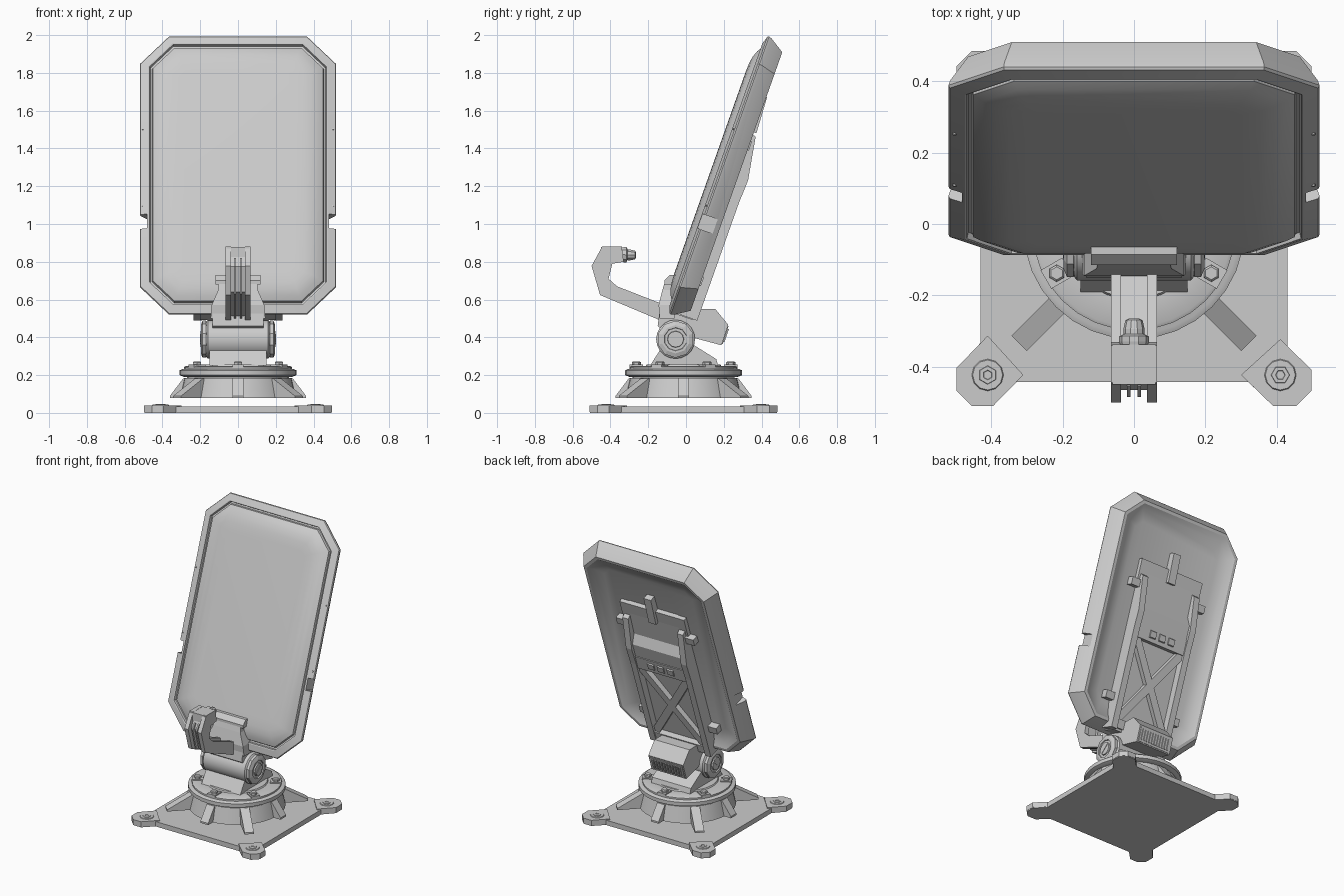
import bpy, bmesh, math
from mathutils import Matrix, Vector

if "Cube" in bpy.data.objects:
    bpy.data.objects.remove(bpy.data.objects["Cube"])

TILT = Matrix.Rotation(math.radians(-19.5), 4, 'X')   # dish frame: y = depth, z = up the dish
I = Matrix.Identity(4)


def make(name, verts, faces, M=I, smooth=None):
    me = bpy.data.meshes.new(name)
    me.from_pydata([M @ Vector(v) for v in verts], [], faces)
    bm = bmesh.new()
    bm.from_mesh(me)
    bmesh.ops.recalc_face_normals(bm, faces=bm.faces)
    bm.to_mesh(me)
    bm.free()
    ob = bpy.data.objects.new(name, me)
    bpy.context.collection.objects.link(ob)
    if smooth:
        shade(ob, smooth)
    return ob


def shade(ob, angle):
    bpy.ops.object.select_all(action='DESELECT')
    ob.select_set(True)
    bpy.context.view_layer.objects.active = ob
    bpy.ops.object.shade_smooth_by_angle(angle=math.radians(angle))


def loft(name, rings, M=I, smooth=None):
    n = len(rings[0])
    verts = [p for r in rings for p in r]
    faces = [tuple(range(n)), tuple(range(len(verts) - n, len(verts)))]
    for k in range(len(rings) - 1):
        for i in range(n):
            j = (i + 1) % n
            faces.append((k*n + i, k*n + j, k*n + n + j, k*n + n + i))
    return make(name, verts, faces, M, smooth)


def prism_x(name, prof, x0, x1, M=I):
    return loft(name, [[(x, y, z) for y, z in prof] for x in (x0, x1)], M)


def prism_z(name, prof, z0, z1, M=I):
    return loft(name, [[(x, y, z) for x, y in prof] for z in (z0, z1)], M)


def box(name, x0, x1, y0, y1, z0, z1, M=I):
    return prism_x(name, [(y0, z0), (y1, z0), (y1, z1), (y0, z1)], x0, x1, M)


def turned(name, prof, sides, M=I, smooth=None):
    """Closed stack of (radius, height) rings around local z."""
    rings = [[(r*math.cos(2*math.pi*i/sides), r*math.sin(2*math.pi*i/sides), h)
              for i in range(sides)] for r, h in prof]
    return loft(name, rings, M, smooth)


def rot(deg, axis):
    return Matrix.Rotation(math.radians(deg), 4, axis)


def at(x, y, z):
    return Matrix.Translation((x, y, z))


# Base plate with four corner lugs
BASE = at(0, -.013, 0)
corner = [(.43, -.33), (.495, -.395), (.495, -.455), (.455, -.495), (.39, -.495), (.32, -.43)]
outline = []
for k in range(4):
    c, s = [(1, 0), (0, -1), (-1, 0), (0, 1)][k]
    outline += [(c*x - s*y, s*x + c*y) for x, y in corner]
prism_z("base_plate", outline, 0, .034, BASE)
lug = [(.41, -.31), (.497, -.395), (.497, -.455), (.455, -.497), (.39, -.497), (.30, -.41)]
for k in range(4):
    R = BASE @ rot(90*k, 'Z')
    prism_z("corner_lug", lug, .005, .040, R)
    turned("lug_washer", [(.046, .038), (.042, .044)], 12, R @ at(.41, -.41, 0))
    turned("lug_bolt", [(.028, .04), (.025, .047), (.014, .047), (.012, .043)], 6, R @ at(.41, -.41, 0))

# Pedestal drum with ribs, longer toward the corners
turned("pedestal_drum", [(.31, .078), (.285, .185), (.27, .185), (.27, .20)], 32, BASE, 30)
for k in range(8):
    r = .455 if k % 2 else .36
    prism_x("pedestal_rib", [(.22, .078), (r, .078), (r, .09), (.29, .183), (.22, .183)],
            -.03, .03, BASE @ rot(45*k, 'Z'))

# Turntable rings and bolts
turned("turntable_ring", [(.285, .19), (.31, .2), (.31, .225), (.295, .232)], 32, BASE, 30)
turned("turntable_top", [(.285, .228), (.285, .243), (.275, .248), (.2, .248), (.195, .256)], 32, BASE, 30)
for k in range(6):
    M = BASE @ rot(60*k + 30, 'Z') @ at(.25, 0, 0)
    turned("turntable_bolt", [(.024, .24), (.024, .268), (.018, .273)], 6, M)
    box("bolt_pad", -.035, .035, -.03, .03, .24, .256, M)

# Elevation mount and pivot
prism_x("pivot_pedestal", [(-.19, .25), (.17, .25), (.16, .285), (.04, .36), (-.12, .36), (-.165, .29)], -.15, .15)
PIV = at(0, -.055, .39) @ rot(90, 'Y')
turned("pivot_barrel", [(.09, -.17), (.103, -.16), (.103, .16), (.09, .17)], 20, PIV, 30)
for s in (-1, 1):
    turned("pivot_cap", [(.075, s*.16), (.098, s*.17), (.098, s*.188), (.075, s*.197),
                         (.062, s*.197), (.06, s*.19)], 10, PIV)
    turned("cap_screw", [(.045, s*.185), (.042, s*.199)], 12, PIV)
    box("screw_slot", -.006, .006, -.035, .035, s*.19, s*.202, PIV @ rot(40, 'Z'))

# Gearbox behind the pivot, with a finned rear face
prism_x("gearbox", [(-.15, .46), (-.14, .54), (.06, .55), (.155, .55), (.224, .466),
                    (.188, .358), (.03, .40), (-.1, .42)], -.135, .135)
G = at(0, .206, .412) @ rot(-18, 'X')
box("vent_frame", -.125, .125, -.02, .004, -.05, .05, G)
for i in range(11):
    x = -.105 + i*.021
    box("vent_fin", x - .006, x + .006, -.01, .010, -.036, .036, G)

# Feed arm: two side plates around a recessed web
arm = [(-.05, .44), (-.153, .497), (-.455, .624), (-.50, .778), (-.444, .88), (-.34, .88),
       (-.33, .80), (-.39, .79), (-.41, .71), (-.365, .67), (-.127, .577), (-.04, .56)]
web = [(-.05, .47), (-.15, .515), (-.43, .64), (-.465, .775), (-.43, .86), (-.345, .86),
       (-.345, .81), (-.41, .80), (-.43, .70), (-.37, .64), (-.127, .55), (-.04, .54)]
for s in (-1, 1):
    prism_x("feed_arm_side", arm, s*.036, s*.065)
prism_x("feed_arm_web", web, -.037, .037)
box("feed_arm_head", -.06, .06, -.45, -.338, .825, .879)
for x in (-.015, .015):
    prism_x("feed_arm_ridge", [(-.15, .50), (-.445, .63), (-.485, .775), (-.455, .82), (-.42, .70)],
            x - .005, x + .005)
turned("feed_horn", [(.036, -.01), (.042, .015), (.042, .03), (.03, .036), (.03, .05), (.024, .075), (.015, .08)],
       10, at(0, -.345, .838) @ rot(-92, 'X'))

# Arm bracket hugging the lower dish edge
loft("arm_bracket", [[(-w, y, z), (w, y, z), (w, y2, z), (-w, y2, z)]
                     for w, y, y2, z in ((.145, -.14, -.06, .50), (.14, -.145, -.06, .57),
                                         (.105, -.125, -.04, .65), (.10, -.11, -.03, .70))])
prism_x("bracket_lip", [(-.115, .68), (-.03, .68), (-.03, .73), (-.085, .73), (-.115, .70)], -.12, .12)
box("lower_mount", -.2, .2, -.26, -.13, .475, .51, TILT)

# Dish: nested octagons from the bulged front panel, over the rim, to the back centre


def octagon(d, n):
    hx, hu, c = .52 - d, .781 - d, max(.155 - .586*d, .03)
    q = [(hx, hu - c), (hx - c, hu), (-hx + c, hu), (-hx, hu - c),
         (-hx, c - hu), (c - hx, -hu), (hx - c, -hu), (hx, c - hu)]
    return [(x, n, 1.244 + u) for x, u in q]


dish = loft("dish", [octagon(*p) for p in (
    (.22, -.305), (.17, -.303), (.13, -.297), (.095, -.284), (.07, -.268), (.066, -.252), (.056, -.252),
    (.052, -.270), (.046, -.272), (.004, -.258), (0, -.25), (.005, -.235), (.055, -.157),
    (.075, -.157), (.11, -.18), (.18, -.195))], TILT)
# Side notches in the rim
for s in (-1, 1):
    cut = box("notch_cutter", s*.482, s*.60, -.4, .1, .942, 1.022, TILT)
    cut.hide_render = True
    m = dish.modifiers.new("notch", 'BOOLEAN')
    m.object, m.operation, m.solver = cut, 'DIFFERENCE', 'EXACT'
    bpy.context.view_layer.objects.active = dish
    bpy.ops.object.modifier_apply(modifier=m.name)
    bpy.data.objects.remove(cut)
shade(dish, 28)
# Rim rivets
for s in (-1, 1):
    for u in (1.07, 1.5):
        turned("rim_rivet", [(.006, -.006), (.005, .003)], 6, TILT @ at(s*.503, -.264, u) @ rot(90, 'X'))

# Rear support frame
B = TILT @ at(0, -.035, 0)
prism_x("back_pan", [(-.17, .49), (-.118, .49), (-.125, 1.18), (-.17, 1.18)], -.2, .2, B)
prism_x("back_top_plate", [(-.17, 1.15), (-.085, 1.15), (-.085, 1.30), (-.125, 1.36), (-.135, 1.60), (-.17, 1.62)],
        -.19, .19, B)
box("back_header", -.25, .25, -.17, -.132, 1.47, 1.61, B)
prism_x("back_top_tab", [(-.17, 1.52), (-.108, 1.52), (-.118, 1.72), (-.17, 1.72)], -.028, .028, B)
box("back_crossbar", -.2, .2, -.15, -.08, 1.10, 1.20, B)
box("back_sill", -.22, .22, -.16, -.08, .49, .55, B)
rail = [(-.17, .48), (-.072, .48), (-.072, 1.14), (-.066, 1.27), (-.085, 1.38), (-.105, 1.50), (-.17, 1.53)]
for s in (-1, 1):
    prism_x("back_rail", rail, s*.19, s*.235, B)
    for u in (.66, 1.42):
        box("rail_tab", s*.22, s*.30, -.17, -.115, u, u + .05, B)
    box("cross_brace", -.026, .026, -.14, -.088, -.33, .33, B @ at(0, 0, .83) @ rot(s*34, 'Y'))
for x in (-.075, 0, .075):
    prism_x("crossbar_slot", [(-.09, 1.12), (-.072, 1.13), (-.072, 1.17), (-.09, 1.18)], x - .024, x + .024, B)
